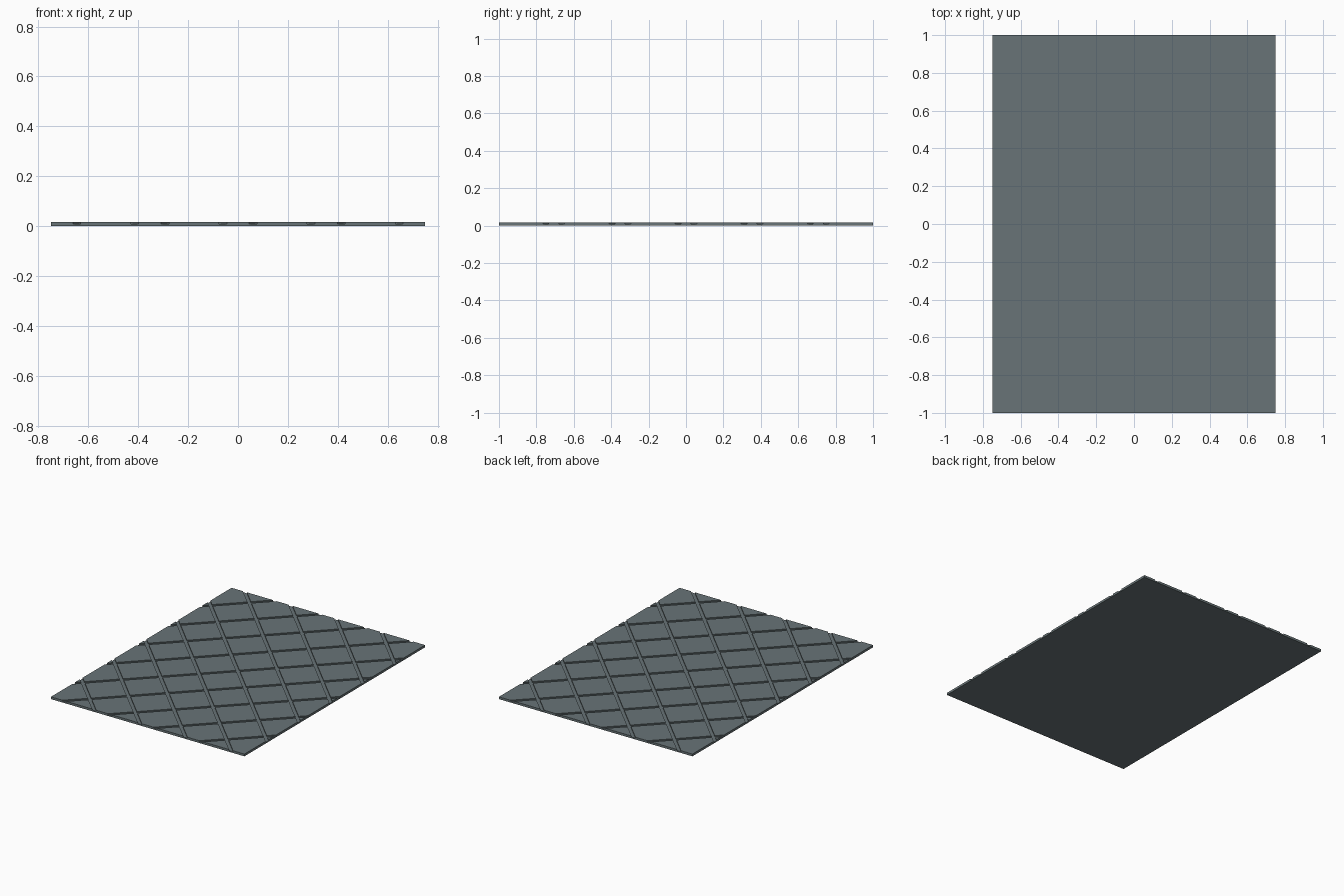
import bpy, bmesh
from math import sqrt

if "Cube" in bpy.data.objects:
    bpy.data.objects.remove(bpy.data.objects["Cube"])

W, L = 1.5, 2.0            # panel size
FLOOR, TOP = 0.009, 0.016  # groove floor and tile top heights
STEP, GAP = 0.25, 0.022    # diagonal tile pitch and groove width

bm = bmesh.new()
corners = [(-1, -1), (1, -1), (1, 1), (-1, 1)]
bm.faces.new([bm.verts.new((x * W / 2, y * L / 2, FLOOR)) for x, y in corners])

# Score both diagonal directions along each groove edge
for sign in (1, -1):
    n = (1 / sqrt(2), sign / sqrt(2), 0)
    for k in range(-5, 6):
        for side in (-0.5, 0.5):
            d = k * STEP + side * GAP
            bmesh.ops.bisect_plane(bm, geom=bm.verts[:] + bm.edges[:] + bm.faces[:],
                                   dist=1e-6, plane_co=(n[0] * d, n[1] * d, FLOOR), plane_no=n)


def is_tile(face):
    c = face.calc_center_median()
    return all(abs(u - round(u / STEP) * STEP) > GAP / 2
               for u in ((c.x + c.y) / sqrt(2), (c.x - c.y) / sqrt(2)))


# Raise the diamond tiles, leaving the grooves low
tiles = [f for f in bm.faces if is_tile(f)]
res = bmesh.ops.extrude_face_region(bm, geom=tiles)
raised = [v for v in res["geom"] if isinstance(v, bmesh.types.BMVert)]
bmesh.ops.translate(bm, vec=(0, 0, TOP - FLOOR), verts=raised)
left = [f for f in tiles if f.is_valid and all(v.co.z < FLOOR + 1e-5 for v in f.verts)]
if left:
    bmesh.ops.delete(bm, geom=left, context='FACES_ONLY')

# Drop the rim to the ground and close the underside
rim = [e for e in bm.edges if e.is_boundary]
res = bmesh.ops.extrude_edge_only(bm, edges=rim)
for v in res["geom"]:
    if isinstance(v, bmesh.types.BMVert):
        v.co.z = 0
bmesh.ops.holes_fill(bm, edges=[e for e in bm.edges if e.is_boundary], sides=0)
bmesh.ops.recalc_face_normals(bm, faces=bm.faces[:])

mesh = bpy.data.meshes.new("grooved_panel")
bm.to_mesh(mesh)
bm.free()
panel = bpy.data.objects.new("grooved_panel", mesh)
bpy.context.collection.objects.link(panel)

# Dark grey-green finish
mat = bpy.data.materials.new("slate_grey")
mat.diffuse_color = (0.14, 0.175, 0.185, 1)
mat.use_nodes = True
mat.node_tree.nodes["Principled BSDF"].inputs["Base Color"].default_value = mat.diffuse_color
mesh.materials.append(mat)
